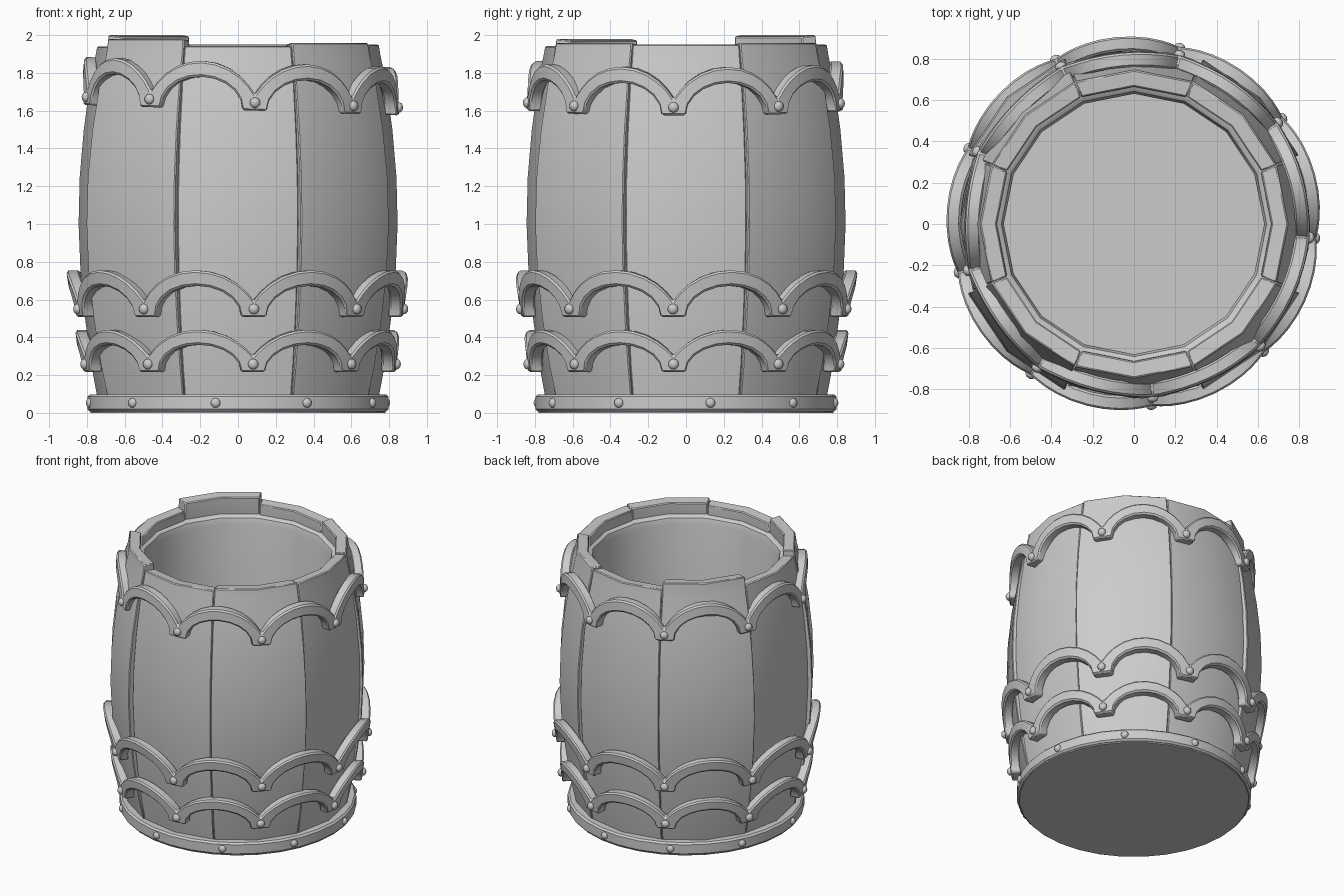
import bpy, bmesh, math
from math import sin, cos, pi, radians

if "Cube" in bpy.data.objects:
    bpy.data.objects.remove(bpy.data.objects["Cube"])


def finish(ob, bevel=0.0, angle=35):
    bpy.ops.object.select_all(action='DESELECT')
    ob.select_set(True)
    bpy.context.view_layer.objects.active = ob
    if bevel:
        m = ob.modifiers.new("bevel", 'BEVEL')
        m.width, m.segments, m.limit_method, m.angle_limit = bevel, 1, 'ANGLE', radians(40)
    bpy.ops.object.shade_smooth_by_angle(angle=radians(angle))


def mesh_object(name, verts, faces, bevel=0.0, closed=True):
    me = bpy.data.meshes.new(name)
    me.from_pydata(verts, [], faces)
    if closed:
        bm = bmesh.new()
        bm.from_mesh(me)
        bmesh.ops.recalc_face_normals(bm, faces=bm.faces)
        bm.to_mesh(me)
        bm.free()
    ob = bpy.data.objects.new(name, me)
    bpy.context.collection.objects.link(ob)
    finish(ob, bevel)
    return ob


def polar(r, a, z):
    return (r * cos(a), r * sin(a), z)


def rivet(name, r, a, z, size, parent=None):
    bpy.ops.mesh.primitive_uv_sphere_add(segments=10, ring_count=6, radius=size,
                                         location=polar(r, a, z), rotation=(0, 0, a))
    ob = bpy.context.object
    ob.name = name
    ob.scale.x = .8
    finish(ob)
    ob.parent = parent


# Staves: closed profile (outer side up, inner side down), three columns each
OUTER = [(.735, .03), (.775, .25), (.808, .5), (.832, .75), (.842, 1.0), (.836, 1.25),
         (.815, 1.5), (.782, 1.75), (.752, 1.9)]
INNER = [(.66, 1.8), (.735, 1.45), (.76, 1.05), (.74, .6), (.665, .03)]


def stave(i, height, shift):
    ring = OUTER + [(.745, height), (.665, height - .008)] + INNER
    n = len(ring)
    mid = i * pi / 4
    half = pi / 8 - .002
    verts = []
    for a in (mid - half, mid, mid + half):
        for r, z in ring:
            bulge = max(0, 1 - ((z - 1) / 1.0) ** 2)    # the shift fades at both ends
            verts.append(polar(r + shift * bulge, a, z))
    faces = [tuple(range(n)), tuple(range(2 * n, 3 * n))]
    for c in range(2):
        for k in range(n):
            k2 = (k + 1) % n
            faces.append((c * n + k, c * n + k2, (c + 1) * n + k2, (c + 1) * n + k))
    mesh_object("stave_%d" % i, verts, faces, .006)


HEIGHTS = [1.95, 1.96, 1.95, 2.0, 1.94, 1.98, 1.942, 1.958]
SHIFTS = [.003, .022, .003, .028, .002, .03, .002, .026]
for i in range(8):
    stave(i, HEIGHTS[i], SHIFTS[i])

# Straight inner lining with a sloped lip under the rim
LINING = [(.70, 1.875), (.665, 1.868), (.642, 1.85), (.63, 1.81), (.63, .04)]
verts = [polar(r, k * pi / 8, z) for r, z in LINING for k in range(16)]
faces = [(j * 16 + k, j * 16 + (k + 1) % 16, (j + 1) * 16 + (k + 1) % 16, (j + 1) * 16 + k)
         for j in range(len(LINING) - 1) for k in range(16)]
mesh_object("inner_lining", verts, [f[::-1] for f in faces][::1], closed=False).data.flip_normals()
mesh = bpy.data.objects["inner_lining"].data
if mesh.polygons[-1].normal.dot(mesh.polygons[-1].center) > 0:
    mesh.flip_normals()


# Scalloped bands: nine arches in one closed strip
def scalloped_band(name, z0, height, inner_h, r_low, r_high, tilt=(0, 0), shift=0.0):
    cols, arches, notch, thick = 12, 9, .085, .07
    step = 2 * pi / arches
    start = radians(-84.5)
    rise = (height - notch) / .3
    big = (1 + rise * rise) / (2 * rise)

    def radius(z):
        return r_low + (r_high - r_low) * z / height

    verts, faces = [], []
    for a in range(arches):
        mid = start + (a + .5) * step
        for k in range(cols):
            u = -cos(pi * k / cols)
            top = notch + .3 * (math.sqrt(max(big * big - u * u, 0)) - (big - rise))
            if k == 0:
                v, low = -1, 0
            else:
                w = -cos(pi * (k - 1) / (cols - 2))
                v, low = .78 * w, inner_h * math.sqrt(max(0, 1 - w * w))
            at, al = mid + u * step / 2, mid + v * step / 2
            verts += [polar(radius(top), at, top), polar(radius(low), al, low),
                      polar(radius(low) - thick, al, low), polar(radius(top) - thick, at, top)]
    total = arches * cols
    for c in range(total):
        d = (c + 1) % total
        for k in range(4):
            k2 = (k + 1) % 4
            faces.append((c * 4 + k, c * 4 + k2, d * 4 + k2, d * 4 + k))
    band = mesh_object(name, verts, faces, .01)
    band.location = (shift, 0, z0)
    band.rotation_euler = (tilt[0], tilt[1], 0)
    for a in range(arches):
        rivet("%s_rivet_%d" % (name, a), radius(.04) + .003, start + a * step, .042, .028, band)


scalloped_band("upper_band", 1.603, .254, .17, .845, .83, (0, .033), .008)
scalloped_band("middle_band", .508, .247, .165, .873, .91)
scalloped_band("lower_band", .216, .224, .145, .835, .862)

# Base hoop, with a floor that closes the bottom
bpy.ops.mesh.primitive_cylinder_add(vertices=32, radius=.797, depth=.09, location=(0, 0, .053))
base = bpy.context.object
base.name = "base_hoop"
finish(base, .012)
bpy.ops.mesh.primitive_cylinder_add(vertices=32, radius=.78, depth=.05, location=(0, 0, .025))
bpy.context.object.name = "base_floor"
for k in range(10):
    rivet("base_rivet_%d" % k, .795, radians(-98.6 + 36 * k), .053, .026)
